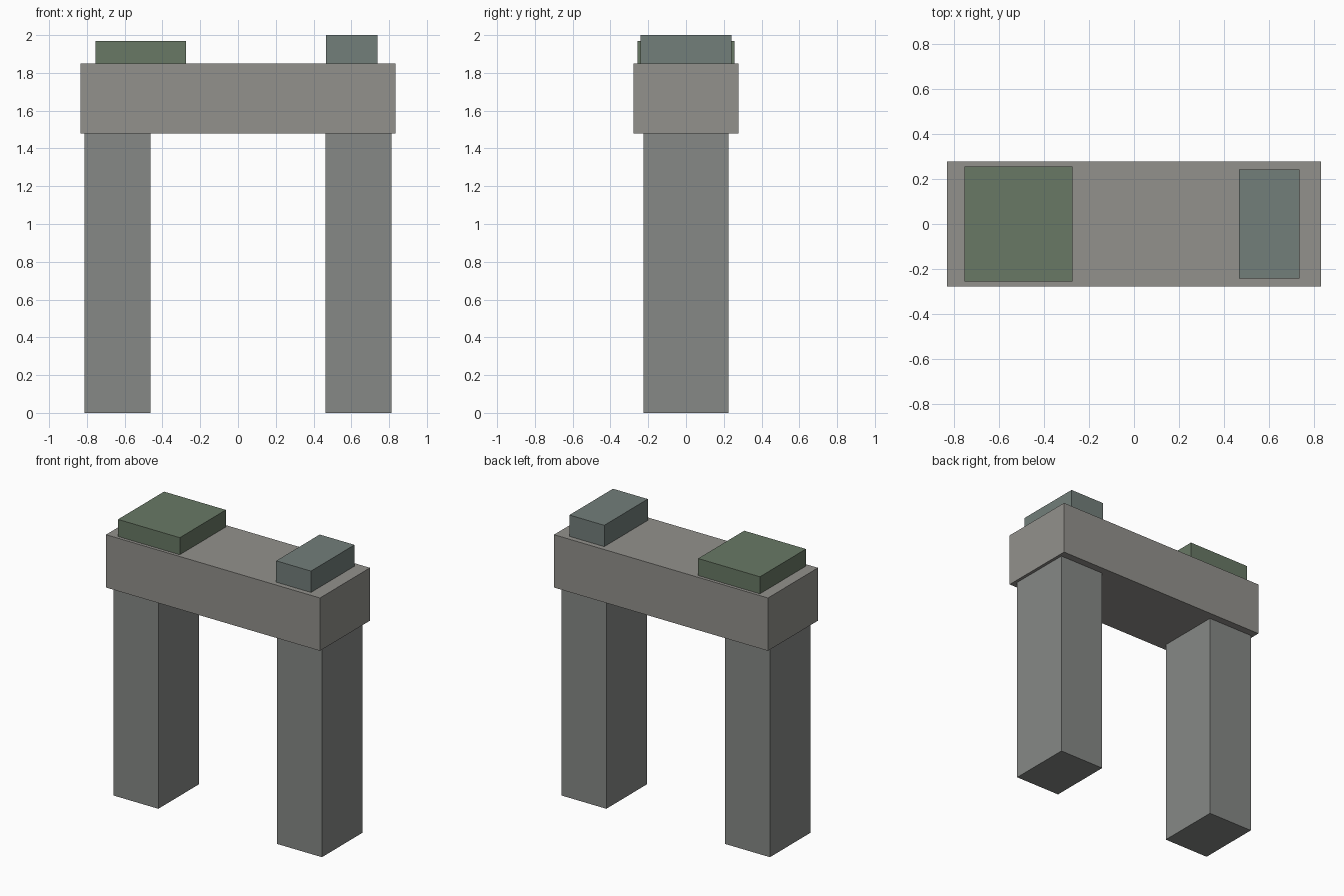
import bpy

if "Cube" in bpy.data.objects:
    bpy.data.objects.remove(bpy.data.objects["Cube"])


def material(name, rgb):
    mat = bpy.data.materials.new(name)
    mat.diffuse_color = (*rgb, 1.0)
    mat.use_nodes = True
    mat.node_tree.nodes["Principled BSDF"].inputs["Base Color"].default_value = mat.diffuse_color
    return mat


def block(name, x, y, z, mat):
    """Box spanning the given (low, high) ranges."""
    spans = (x, y, z)
    bpy.ops.mesh.primitive_cube_add(size=1, location=[(a + b) / 2 for a, b in spans])
    obj = bpy.context.object
    obj.name = name
    obj.scale = [b - a for a, b in spans]
    bpy.ops.object.transform_apply(location=False, rotation=False, scale=True)
    obj.data.materials.append(mat)
    return obj


stone = material("stone", (0.24, 0.25, 0.24))
pale_stone = material("pale_stone", (0.29, 0.285, 0.265))
moss = material("moss", (0.14, 0.19, 0.13))
slate = material("slate", (0.17, 0.21, 0.195))

# Two upright pillars
for side, s in (("left", -1), ("right", 1)):
    x = sorted((s * 0.462, s * 0.812))
    block(f"{side}_pillar", x, (-0.226, 0.226), (0, 1.478), stone)

# Lintel across the pillars
block("lintel", (-0.833, 0.833), (-0.278, 0.278), (1.478, 1.85), pale_stone)

# Moss slab and small capstone on top
block("moss_slab", (-0.755, -0.274), (-0.256, 0.256), (1.85, 1.97), moss)
block("capstone", (0.467, 0.738), (-0.242, 0.242), (1.85, 2.0), slate)
